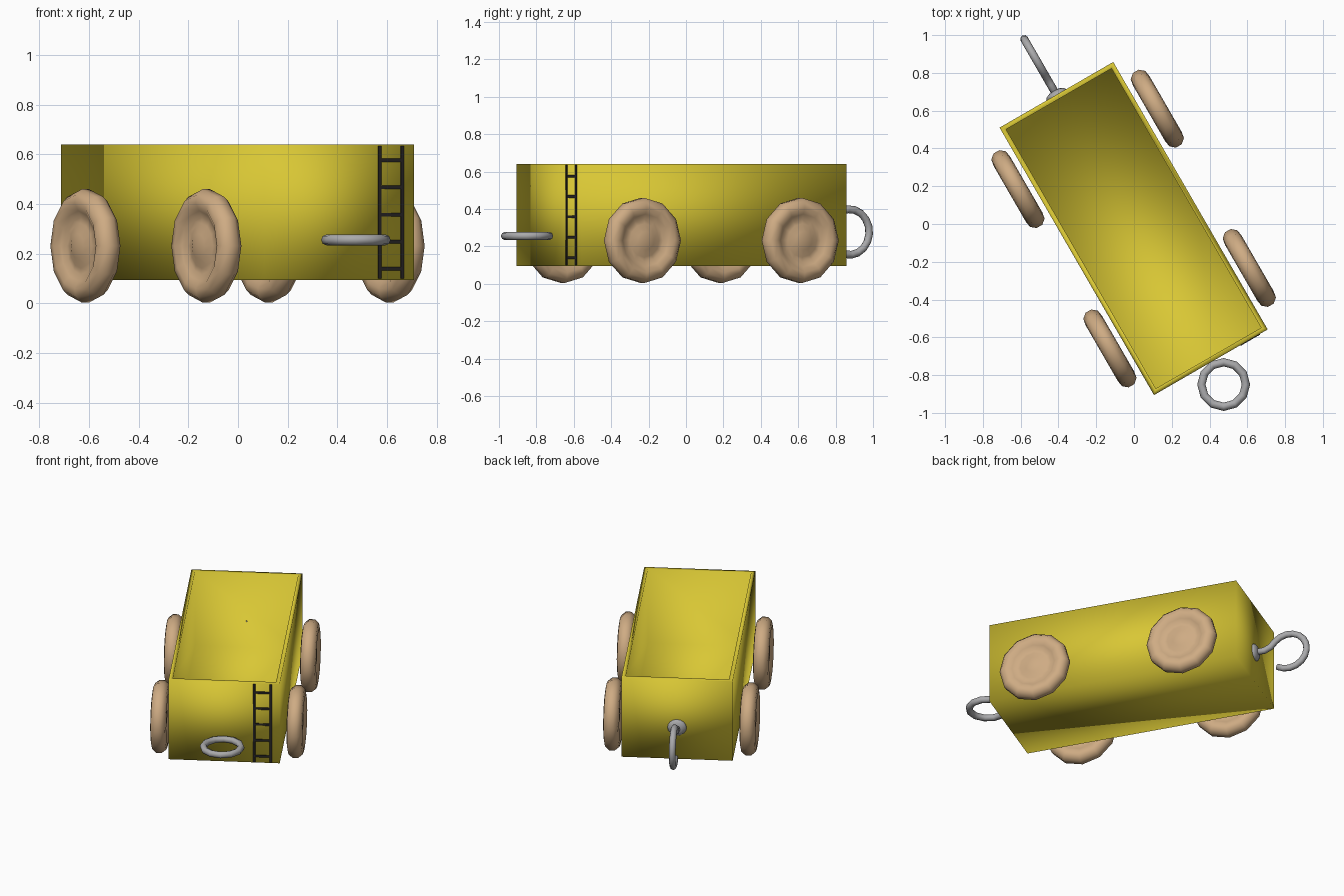
import bpy, bmesh, math
from mathutils import Matrix, Vector

cube = bpy.data.objects.get("Cube")
if cube:
    bpy.data.objects.remove(cube)

# The whole cart stands turned 30 degrees about the vertical
PLACE = Matrix.Translation((-0.002, -0.024, 0)) @ Matrix.Rotation(math.radians(30), 4, 'Z')


def material(name, rgb, rough=0.6):
    m = bpy.data.materials.new(name)
    m.use_nodes = True
    m.diffuse_color = (*rgb, 1)
    bsdf = m.node_tree.nodes["Principled BSDF"]
    bsdf.inputs["Base Color"].default_value = (*rgb, 1)
    bsdf.inputs["Roughness"].default_value = rough
    return m


YELLOW = material("yellow_paint", (0.69, 0.57, 0.035))
TAN = material("tan_wood", (0.62, 0.41, 0.23))
GREY = material("grey_metal", (0.40, 0.40, 0.41))
DARK = material("dark_iron", (0.02, 0.018, 0.018))


def add(name, bm, mat, smooth=True, local=Matrix()):
    bmesh.ops.recalc_face_normals(bm, faces=bm.faces)
    mesh = bpy.data.meshes.new(name)
    bm.to_mesh(mesh)
    bm.free()
    mesh.materials.append(mat)
    for p in mesh.polygons:
        p.use_smooth = smooth
    ob = bpy.data.objects.new(name, mesh)
    bpy.context.collection.objects.link(ob)
    ob.matrix_world = PLACE @ local
    return ob


def box(bm, size, centre):
    bmesh.ops.create_cube(bm, size=1, matrix=Matrix.Translation(centre) @ Matrix.Diagonal((*size, 1)))


def spin(profile, steps, axis, closed=False):
    """Revolve a list of points about an axis through the origin."""
    bm = bmesh.new()
    vs = [bm.verts.new(p) for p in profile]
    edges = [bm.edges.new(pair) for pair in zip(vs, vs[1:])]
    if closed:
        edges.append(bm.edges.new((vs[-1], vs[0])))
    bmesh.ops.spin(bm, geom=vs + edges, cent=(0, 0, 0), axis=axis,
                   angle=math.tau, steps=steps, use_duplicate=False)
    bmesh.ops.remove_doubles(bm, verts=bm.verts, dist=0.0005)
    return bm


# Tub: a block whose top is inset and pushed down
WIDTH, LENGTH, BOTTOM, TOP, WALL = 0.695, 1.635, 0.095, 0.64, 0.036
bm = bmesh.new()
box(bm, (WIDTH, LENGTH, TOP - BOTTOM), (0, 0, (TOP + BOTTOM) / 2))
top = max(bm.faces, key=lambda f: f.calc_center_median().z)
bmesh.ops.inset_region(bm, faces=[top], thickness=WALL)
well = bmesh.ops.extrude_discrete_faces(bm, faces=[top])["faces"]
bmesh.ops.translate(bm, verts=well[0].verts, vec=(0, 0, BOTTOM + WALL - TOP))
add("tub", bm, YELLOW)

# Wheels: round tyre with a recessed, domed hub on both faces
RING, TUBE = 0.18, 0.051
tyre = [(TUBE * math.sin(a), 0, RING - TUBE * math.cos(a))
        for a in (math.radians(d) for d in range(40, 321, 40))]
hub = [(0.042, 0, 0), (0.038, 0, 0.05), (0.022, 0, 0.09), (0.02, 0, 0.115)]
mirrored = [(-x, y, z) for x, y, z in reversed(hub)]
for end, y in (("front", -0.487), ("back", 0.487)):
    for side, x in (("left", 0.426), ("right", -0.426)):
        bm = spin(hub + tyre + mirrored, 12, (1, 0, 0))
        add(f"{end}_{side}_wheel", bm, TAN, local=Matrix.Translation((x, y, 0.232)))

# Coupling ring lying flat at the front
section = [(0.118 + 0.022 * math.cos(k * math.pi / 4), 0, 0.022 * math.sin(k * math.pi / 4))
           for k in range(8)]
add("coupling_ring", spin(section, 12, (0, 0, 1), closed=True), GREY,
    local=Matrix.Translation((0, -LENGTH / 2 - 0.136, 0.256)))

# Round base of the hook on the back wall
bm = bmesh.new()
bmesh.ops.create_uvsphere(bm, u_segments=12, v_segments=8, radius=1,
                          matrix=Matrix.Diagonal((0.06, 0.026, 0.055, 1)))
add("hook_base", bm, GREY, local=Matrix.Translation((0, LENGTH / 2, 0.31)))

# Hook: short shank, then an arc over the top and round to the tip
path = [Vector((0, 0.80, 0.31)), Vector((0, 0.88, 0.312)), Vector((0, 0.92, 0.33))]
for deg in range(135, -126, -20):
    a = math.radians(deg)
    path.append(Vector((0, 1.037 + 0.122 * math.cos(a), 0.277 + 0.122 * math.sin(a))))
bm = bmesh.new()
loops = []
for i, p in enumerate(path):
    t = (path[min(i + 1, len(path) - 1)] - path[max(i - 1, 0)]).normalized()
    side = Vector((1, 0, 0))
    up = t.cross(side)
    loops.append([bm.verts.new(p + 0.021 * (side * math.cos(k * math.pi / 4) + up * math.sin(k * math.pi / 4)))
                  for k in range(8)])
for a, b in zip(loops, loops[1:]):
    for k in range(8):
        j = (k + 1) % 8
        bm.faces.new((a[k], a[j], b[j], b[k]))
bm.faces.new(loops[0])
bm.faces.new(loops[-1])
add("hook", bm, GREY)

# Ladder set into the front wall: two rails and five rungs
bm = bmesh.new()
front = -LENGTH / 2
for x in (0.188, 0.292):
    box(bm, (0.014, 0.008, TOP - BOTTOM - 0.01), (x, front, (TOP + BOTTOM) / 2))
for i in range(5):
    box(bm, (0.104, 0.007, 0.014), (0.24, front, 0.14 + i * 0.109))
add("ladder", bm, DARK, smooth=False)
